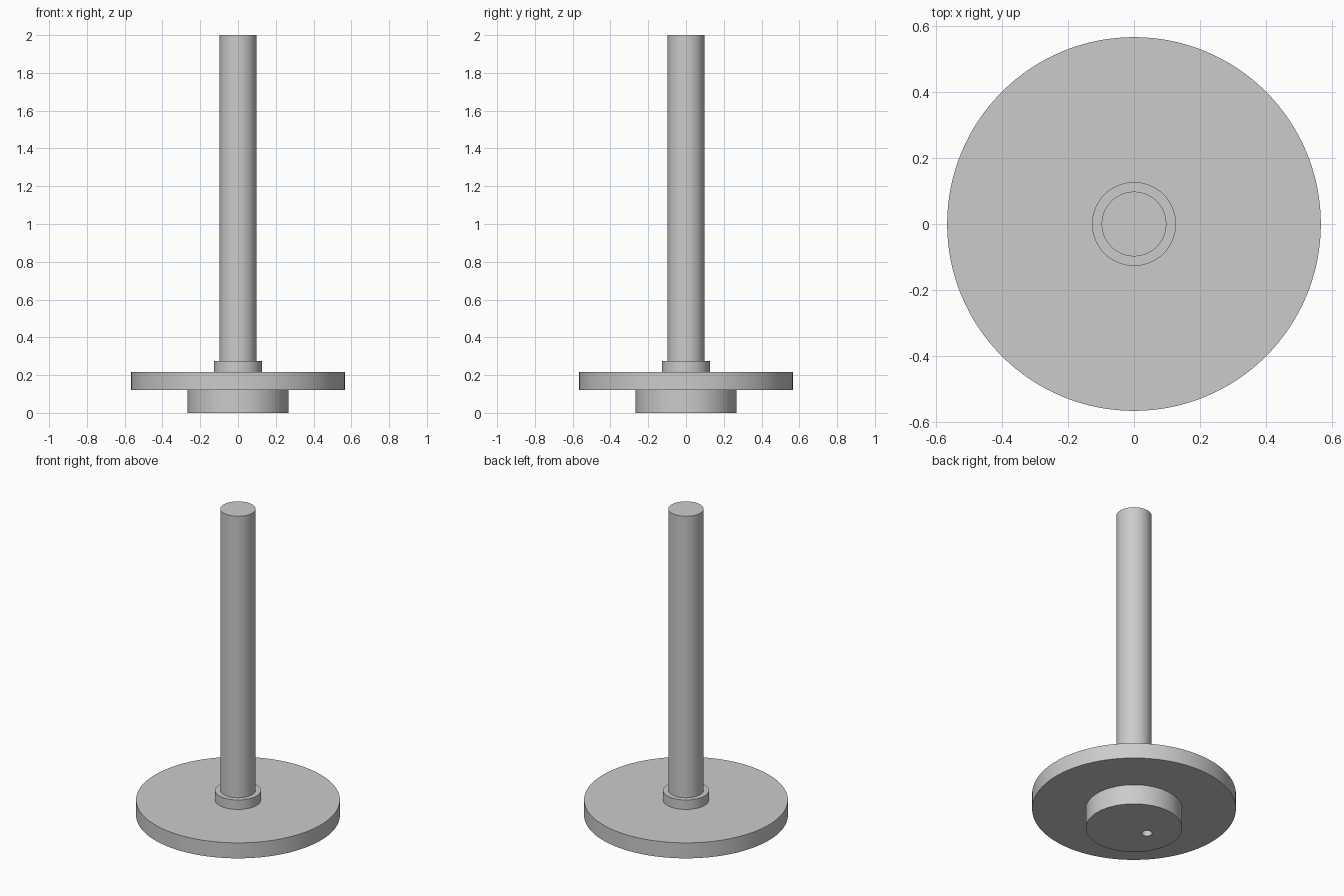
import bpy
import math

cube = bpy.data.objects.get("Cube")
if cube:
    bpy.data.objects.remove(cube, do_unlink=True)

# Single grey metal
metal = bpy.data.materials.new("grey_metal")
metal.use_nodes = True
color = (0.6, 0.6, 0.6, 1.0)
metal.diffuse_color = color
metal.node_tree.nodes["Principled BSDF"].inputs["Base Color"].default_value = color


def cylinder(name, radius, bottom, top, x=0.0, sides=96):
    bpy.ops.mesh.primitive_cylinder_add(
        vertices=sides, radius=radius, depth=top - bottom,
        location=(x, 0, (bottom + top) / 2))
    obj = bpy.context.object
    obj.name = name
    obj.data.materials.append(metal)
    return obj


def smooth(obj):
    bpy.ops.object.select_all(action='DESELECT')
    obj.select_set(True)
    bpy.context.view_layer.objects.active = obj
    bpy.ops.object.shade_smooth_by_angle(angle=math.radians(30))


# Turned parts, stacked from the floor up
hub = cylinder("lower_hub", 0.268, 0.0, 0.122)
disc = cylinder("disc", 0.566, 0.122, 0.217, sides=128)
collar = cylinder("collar", 0.127, 0.217, 0.275)
shaft = cylinder("shaft", 0.098, 0.275, 2.0)

# Small off-centre blind hole in the underside of the hub
cutter = cylinder("hole_cutter", 0.029, -0.1, 0.1, x=-0.093, sides=32)
cutter.hide_render = True
cut = hub.modifiers.new("pin_hole", 'BOOLEAN')
cut.operation = 'DIFFERENCE'
cut.solver = 'EXACT'
cut.object = cutter
bpy.context.view_layer.objects.active = hub
bpy.ops.object.modifier_apply(modifier=cut.name)
bpy.data.objects.remove(cutter, do_unlink=True)

for part in (hub, disc, collar, shaft):
    smooth(part)
